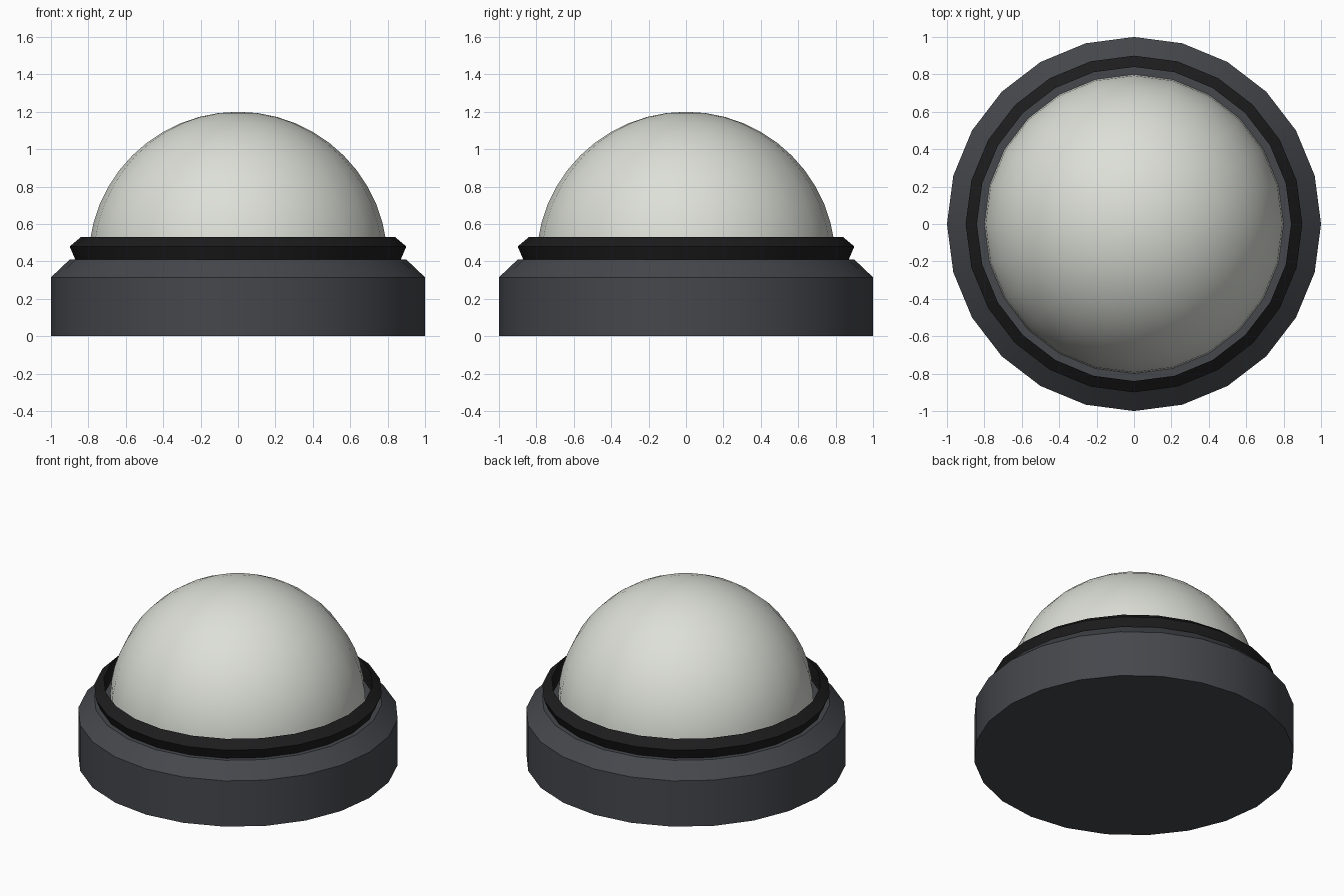
import bpy, bmesh
from math import sin, cos, pi, radians

if "Cube" in bpy.data.objects:
    bpy.data.objects.remove(bpy.data.objects["Cube"])

SIDES = 24

def lathe(name, profile, color, closed=False, smooth=30):
    """Spin an (r, z) profile round z; r = 0 points become poles."""
    bm = bmesh.new()
    rings = []
    for r, z in profile:
        if r < 1e-6:
            rings.append([bm.verts.new((0, 0, z))] * SIDES)
        else:
            rings.append([bm.verts.new((r * cos(2 * pi * i / SIDES),
                                        r * sin(2 * pi * i / SIDES), z))
                          for i in range(SIDES)])
    pairs = list(zip(rings, rings[1:]))
    if closed:
        pairs.append((rings[-1], rings[0]))
    for a, b in pairs:
        for i in range(SIDES):
            j = (i + 1) % SIDES
            quad = list(dict.fromkeys([a[i], a[j], b[j], b[i]]))
            bm.faces.new(quad)
    bmesh.ops.recalc_face_normals(bm, faces=bm.faces)
    mesh = bpy.data.meshes.new(name)
    bm.to_mesh(mesh)
    bm.free()
    obj = bpy.data.objects.new(name, mesh)
    bpy.context.collection.objects.link(obj)
    mat = bpy.data.materials.new(name + "_colour")
    mat.diffuse_color = (*color, 1)
    mat.use_nodes = True
    mat.node_tree.nodes["Principled BSDF"].inputs["Base Color"].default_value = mat.diffuse_color
    mesh.materials.append(mat)
    bpy.ops.object.select_all(action='DESELECT')
    obj.select_set(True)
    bpy.context.view_layer.objects.active = obj
    bpy.ops.object.shade_smooth_by_angle(angle=radians(smooth))
    return obj

# Bevelled base drum
lathe("base", [(0, 0), (1, 0), (1, 0.315), (0.9, 0.41), (0, 0.41)],
      (0.06, 0.063, 0.072))

# Dark angular gasket round the dome
lathe("seal_ring", [(0.84, 0.53), (0.9, 0.48), (0.87, 0.41), (0.84, 0.41)],
      (0.012, 0.012, 0.013), closed=True)

# Smooth hemispherical dome
STEPS = 12
dome = [(0.8 * cos(pi / 2 * k / STEPS), 0.4 + 0.8 * sin(pi / 2 * k / STEPS))
        for k in range(STEPS + 1)]
lathe("dome", dome, (0.72, 0.74, 0.68), smooth=40)
